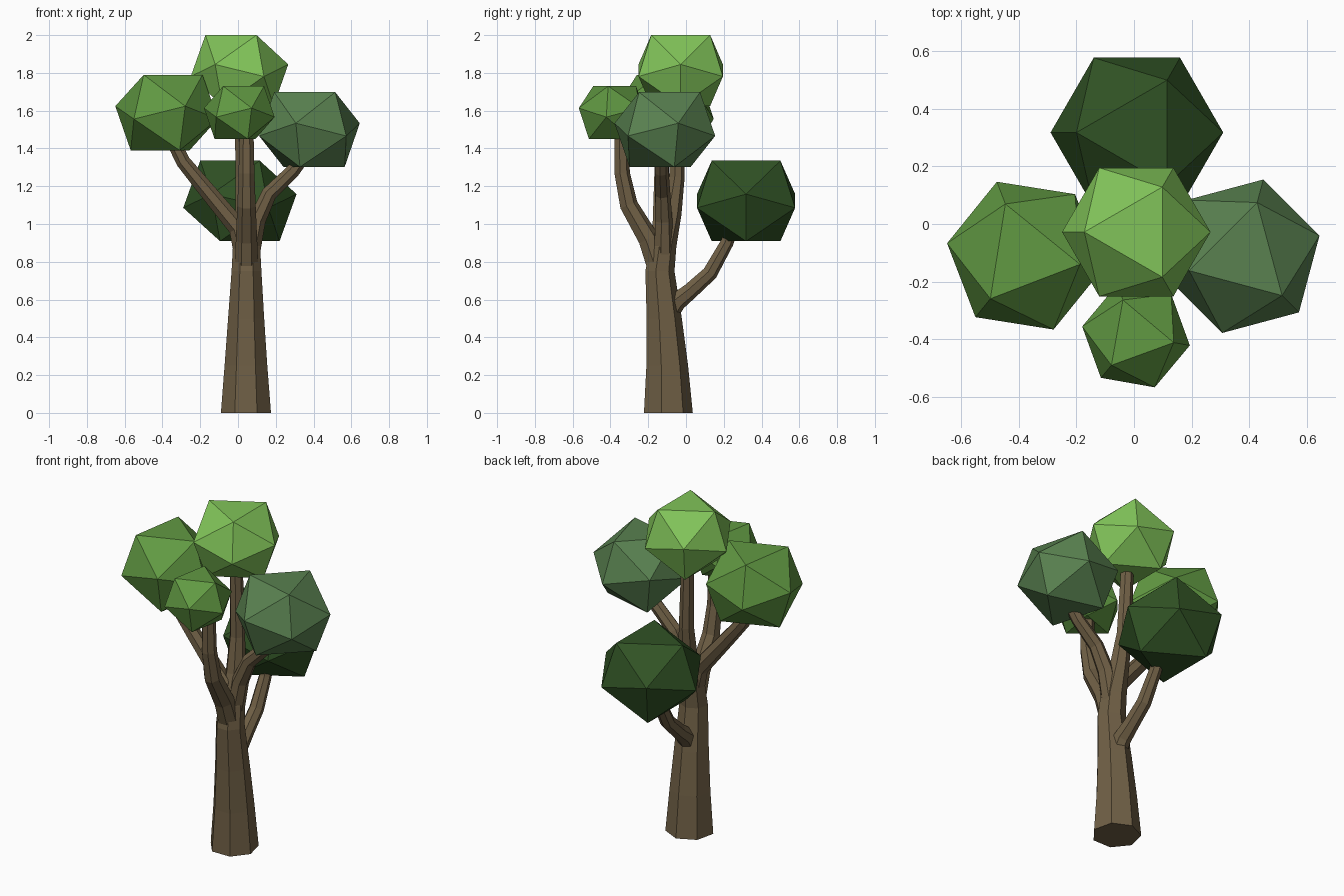
import bpy, bmesh
from math import sin, cos, pi, radians
from mathutils import Vector

if "Cube" in bpy.data.objects:
    bpy.data.objects.remove(bpy.data.objects["Cube"])

def material(name, rgb):
    m = bpy.data.materials.new(name)
    m.diffuse_color = (*rgb, 1)
    m.use_nodes = True
    m.node_tree.nodes["Principled BSDF"].inputs["Base Color"].default_value = m.diffuse_color
    return m

def finish(bm, name, mat):
    bmesh.ops.recalc_face_normals(bm, faces=bm.faces)
    me = bpy.data.meshes.new(name)
    bm.to_mesh(me)
    bm.free()
    me.materials.append(mat)
    ob = bpy.data.objects.new(name, me)
    bpy.context.collection.objects.link(ob)

def limb(name, path, sides, mat, level=False):
    """Tapered tube through (x, y, z, radius) points."""
    bm = bmesh.new()
    pts = [Vector(p[:3]) for p in path]
    rings = []
    for i, p in enumerate(pts):
        t = Vector((0, 0, 1)) if level else pts[min(i + 1, len(pts) - 1)] - pts[max(i - 1, 0)]
        q = Vector((0, 0, 1)).rotation_difference(t)
        r = path[i][3]
        angles = [pi / 2 + 2 * pi * k / sides for k in range(sides)]
        rings.append([bm.verts.new(p + q @ Vector((r * cos(a), r * sin(a), 0))) for a in angles])
    for lo, hi in zip(rings, rings[1:]):
        for k in range(sides):
            n = (k + 1) % sides
            bm.faces.new((lo[k], lo[n], hi[n], hi[k]))
    bm.faces.new(rings[0][::-1])
    bm.faces.new(rings[-1])
    finish(bm, name, mat)

def foliage(name, centre, r, h, turn, mat):
    """Flattened icosahedron resting on a face: four triangular rings."""
    bm = bmesh.new()
    for z, rad, flip in ((1, .70, 0), (.17, 1, 180), (-.17, 1, 0), (-1, .70, 180)):
        for k in range(3):
            a = radians(turn + flip + 120 * k)
            bm.verts.new(Vector(centre) + Vector((r * rad * cos(a), r * rad * sin(a), z * h)))
    bmesh.ops.convex_hull(bm, input=bm.verts)
    finish(bm, name, mat)

bark = material("bark", (.16, .115, .06))
bright = material("bright_leaf", (.22, .55, .10))
mid = material("mid_leaf", (.12, .32, .055))
dull = material("dull_leaf", (.10, .22, .08))
dark = material("dark_leaf", (.03, .085, .018))

# Trunk, carrying on up to the top foliage
limb("trunk", [(.042, -.1, 0, .136), (.042, -.105, .25, .116), (.043, -.12, .5, .098),
               (.045, -.142, .75, .081), (.045, -.125, .88, .074), (.04, -.08, 1.05, .056),
               (.03, -.05, 1.25, .043), (.015, -.04, 1.68, .036)], 7, bark, level=True)

# Branches
limb("front_branch", [(.045, -.14, .75, .065), (.045, -.2, .92, .058), (.045, -.305, 1.1, .05),
                      (.045, -.34, 1.27, .043), (.045, -.345, 1.5, .038)], 7, bark)
limb("left_branch", [(.045, -.13, .8, .06), (.0, -.13, .98, .052), (-.2, -.13, 1.22, .043),
                     (-.29, -.13, 1.33, .039), (-.36, -.13, 1.47, .036)], 7, bark)
limb("right_branch", [(.055, -.12, .8, .055), (.1, -.12, 1.02, .048), (.165, -.125, 1.16, .042),
                      (.29, -.13, 1.28, .038), (.35, -.13, 1.36, .035)], 7, bark)
limb("back_branch", [(.043, -.11, .5, .055), (.043, -.05, .59, .052), (.04, .02, .645, .045),
                     (.035, .125, .74, .042), (.03, .215, .9, .036), (.025, .25, 1.0, .034)], 7, bark)

# Foliage clumps
foliage("top_foliage", (.008, -.028, 1.813), .258, .187, 180, bright)
foliage("left_foliage", (-.378, -.11, 1.59), .275, .2, -9, mid)
foliage("front_foliage", (.007, -.389, 1.59), .19, .14, -10, mid)
foliage("right_foliage", (.378, -.112, 1.5), .276, .198, 75, dull)
foliage("back_foliage", (.01, .318, 1.122), .3, .213, 180, dark)
